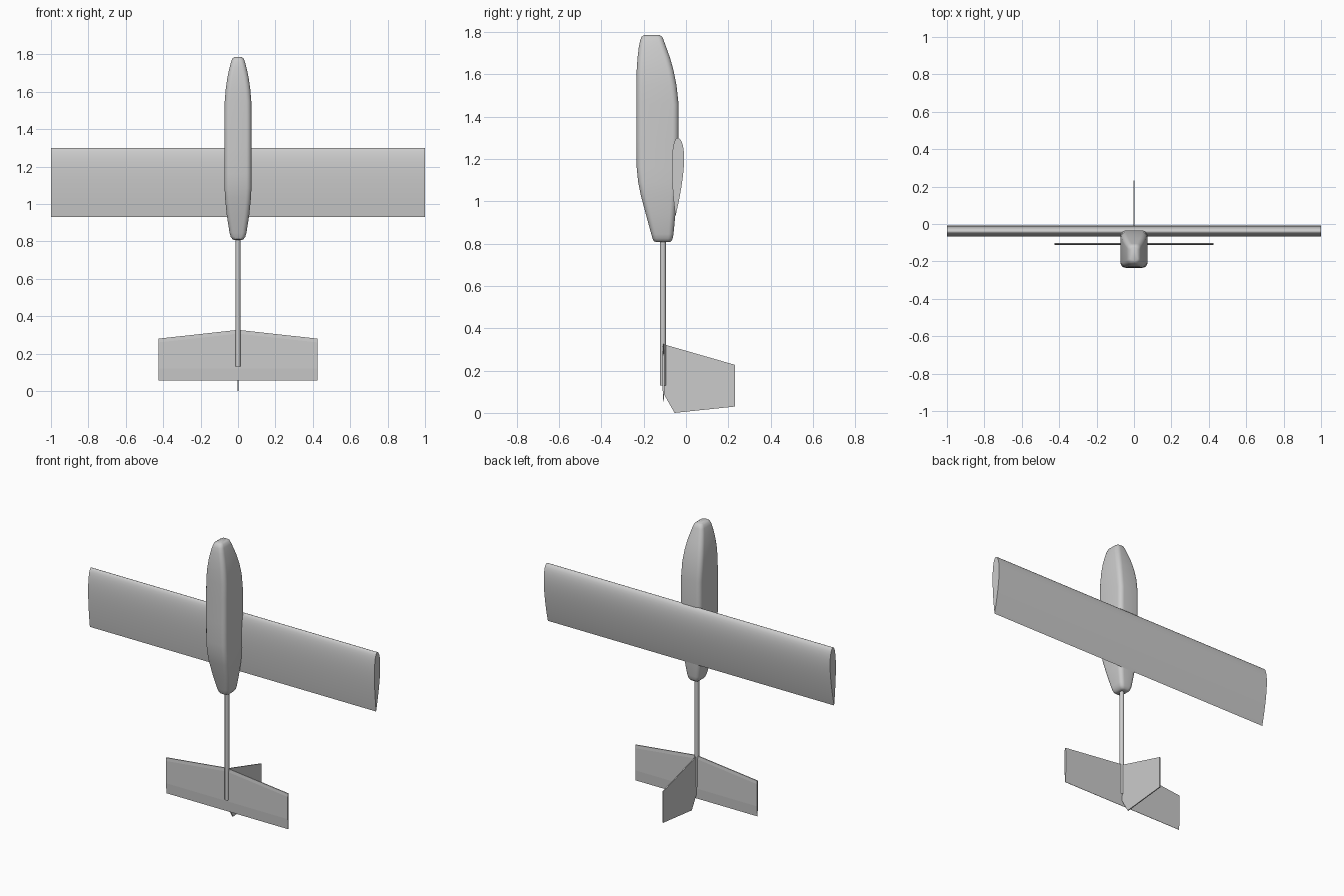
import bpy, bmesh, math

if "Cube" in bpy.data.objects:
    bpy.data.objects.remove(bpy.data.objects["Cube"])

def make(name, rings, angle=35):
    """Loft equal-length closed rings into a capped, smooth-shaded solid."""
    bm = bmesh.new()
    loops = [[bm.verts.new(p) for p in r] for r in rings]
    n = len(loops[0])
    for a, b in zip(loops, loops[1:]):
        for i in range(n):
            j = (i + 1) % n
            bm.faces.new((a[i], a[j], b[j], b[i]))
    bm.faces.new(loops[0][::-1])
    bm.faces.new(loops[-1])
    bmesh.ops.recalc_face_normals(bm, faces=bm.faces)
    me = bpy.data.meshes.new(name)
    bm.to_mesh(me)
    bm.free()
    ob = bpy.data.objects.new(name, me)
    bpy.context.collection.objects.link(ob)
    bpy.context.view_layer.objects.active = ob
    ob.select_set(True)
    bpy.ops.object.shade_smooth_by_angle(angle=math.radians(angle))
    ob.select_set(False)
    return ob

def rounded_rect(z, hx, y0, y1, r, steps=6):
    """Horizontal rounded-rectangle section of the fuselage."""
    pts = []
    corners = [(hx - r, y1 - r), (r - hx, y1 - r), (r - hx, y0 + r), (hx - r, y0 + r)]
    for k, (cx, cy) in enumerate(corners):
        for i in range(steps + 1):
            a = math.pi / 2 * (k + i / steps)
            pts.append((cx + r * math.cos(a), cy + r * math.sin(a), z))
    return pts

# Fuselage pod: z, half width, front y, back y, corner radius
stations = [
    (0.807, 0.020, -0.140, -0.078, 0.012), (0.812, 0.030, -0.152, -0.069, 0.018),
    (0.825, 0.039, -0.158, -0.063, 0.022), (0.845, 0.045, -0.164, -0.059, 0.024),
    (0.94, 0.060, -0.190, -0.050, 0.027), (1.03, 0.069, -0.214, -0.043, 0.028),
    (1.09, 0.072, -0.226, -0.039, 0.028), (1.16, 0.072, -0.233, -0.036, 0.028),
    (1.30, 0.072, -0.234, -0.035, 0.028), (1.46, 0.072, -0.234, -0.035, 0.028),
    (1.55, 0.071, -0.234, -0.045, 0.028), (1.62, 0.065, -0.233, -0.059, 0.028),
    (1.68, 0.056, -0.229, -0.076, 0.027), (1.73, 0.045, -0.223, -0.094, 0.026),
    (1.76, 0.037, -0.217, -0.105, 0.024), (1.778, 0.030, -0.210, -0.112, 0.022),
    (1.786, 0.018, -0.198, -0.124, 0.014)]
make("fuselage", [rounded_rect(*s) for s in stations], 40)

# Main wing: constant cambered section, leading edge up
chord, lead, trail = 0.37, (-0.040, 1.30), (-0.050, 0.93)
def wing_ring(x, n=20):
    back, front = [], []
    for i in range(n + 1):
        t = (1 - math.cos(math.pi * i / n)) / 2
        y = lead[0] + (trail[0] - lead[0]) * t
        z = lead[1] + (trail[1] - lead[1]) * t
        h = 2.969 * t**.5 - 1.26 * t - 3.516 * t**2 + 2.843 * t**3 - 1.036 * t**4
        back.append((x, y + 0.034 * h, z))
        front.append((x, y - 0.024 * h, z))
    return back + front[-2:0:-1]
make("main_wing", [wing_ring(-1), wing_ring(1)], 40)

# Tail boom
boom = [[(0.013 * math.cos(a), -0.109 + 0.014 * math.sin(a), z)
         for a in (2 * math.pi * i / 20 for i in range(20))] for z in (0.13, 0.83)]
make("tail_boom", boom)

# Tailplane: thin swept plate tapering to the trailing edge
def tail_ring(x, top):
    y = -0.106
    return [(x, y - 0.003, top), (x, y + 0.003, top), (x, y + 0.005, top - 0.02),
            (x, y + 0.005, 0.12), (x, y + 0.001, 0.055), (x, y - 0.001, 0.055),
            (x, y - 0.005, 0.12), (x, y - 0.005, top - 0.02)]
make("tailplane", [tail_ring(-0.425, 0.28), tail_ring(0, 0.327), tail_ring(0.425, 0.28)], 3)

# Vertical fin: thin upright plate
outline = [(-0.108, 0.325), (0.232, 0.227), (0.232, 0.03), (-0.054, 0.0), (-0.108, 0.095)]
make("tail_fin", [[(x, y, z) for y, z in outline] for x in (-0.003, 0.003)])
